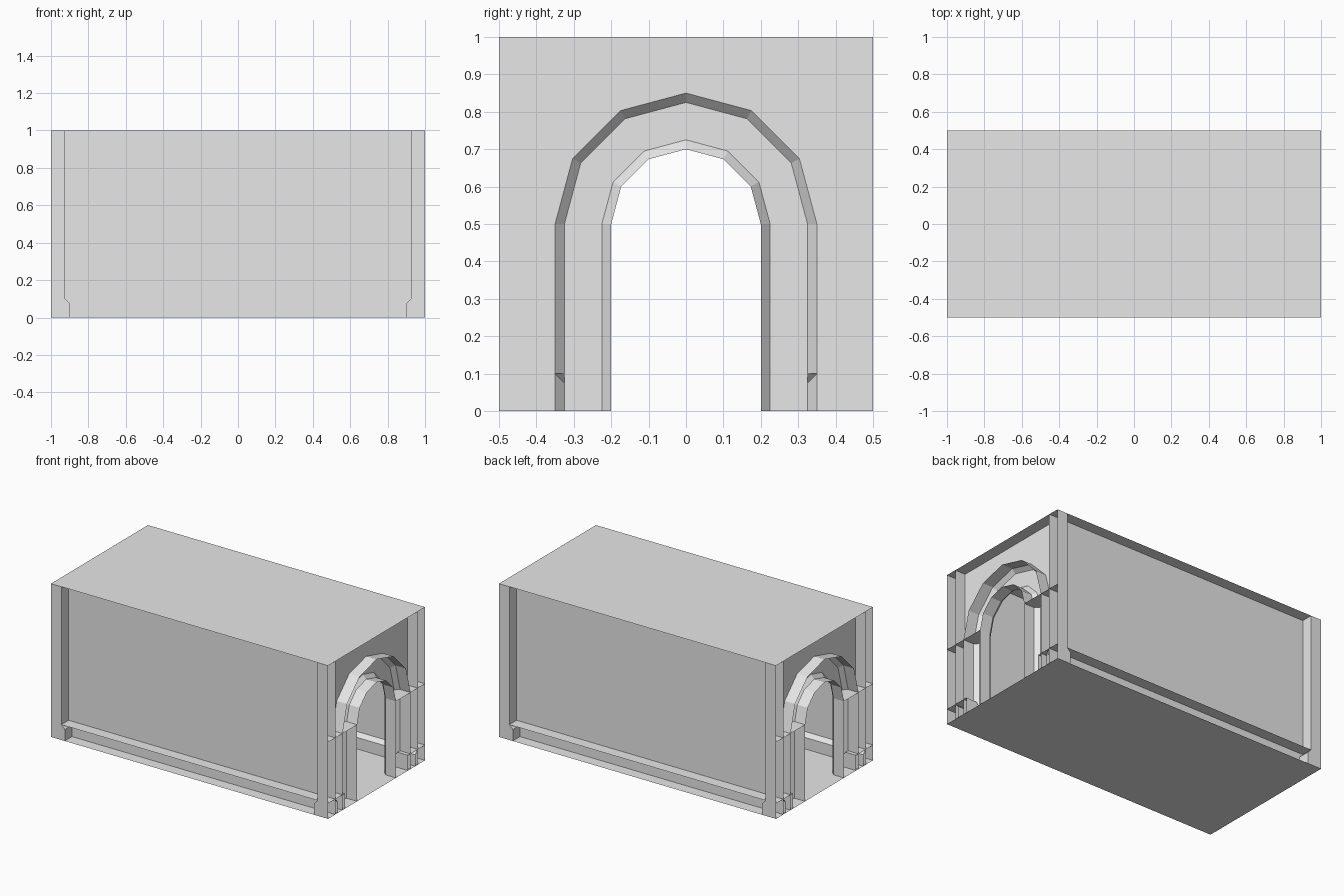
import bpy
import bmesh
from math import sin, cos, pi

if "Cube" in bpy.data.objects:
    bpy.data.objects.remove(bpy.data.objects["Cube"])

stone = bpy.data.materials.new("plain grey")
stone.use_nodes = True
GREY = (0.8, 0.8, 0.8, 1)
stone.diffuse_color = GREY
stone.node_tree.nodes["Principled BSDF"].inputs["Base Color"].default_value = GREY

L, W, H = 1.0, 0.5, 1.0       # half length, half width, height
T, TRIM = 0.075, 0.025        # wall depth, moulding depth
SPRING = 0.5                  # height where the arch starts
R_IN, R_OUT = 0.2, 0.35       # inner and outer arch trim radius
SKIRT = 0.1                   # skirting height


def make(name, polygons, mirror=(False, False)):
    """Open shell from a list of polygons, mirrored over x and/or y."""
    bm = bmesh.new()
    for poly in polygons:
        bm.faces.new([bm.verts.new(p) for p in poly])
    bmesh.ops.remove_doubles(bm, verts=bm.verts, dist=0.0001)
    mesh = bpy.data.meshes.new(name)
    bm.to_mesh(mesh)
    bm.free()
    mesh.materials.append(stone)
    obj = bpy.data.objects.new(name, mesh)
    bpy.context.collection.objects.link(obj)
    if any(mirror):
        mod = obj.modifiers.new("Mirror", 'MIRROR')
        mod.use_axis = (mirror[0], mirror[1], False)
    return obj


def loft(rows):
    """Quads between neighbouring rows of points."""
    return [(a[i], a[i + 1], b[i + 1], b[i])
            for a, b in zip(rows, rows[1:]) for i in range(len(a) - 1)]


def arch(r, x):
    """Half arch outline with its jamb, at depth x."""
    arc = [(x, r * cos(i * pi / 6), SPRING + r * sin(i * pi / 6)) for i in range(4)]
    return [(x, r, 0)] + arc


def skirting(outer):
    """Skirting outline as (depth, height): foot, face, chamfer, top."""
    inner = outer - T
    return [(inner - TRIM, 0), (inner - TRIM, SKIRT - TRIM), (inner, SKIRT), (outer, SKIRT)]


# Floor and roof sheets
for name, z in (("floor", 0), ("roof", H)):
    make(name, [[(-L, -W, z), (L, -W, z), (L, W, z), (-L, W, z)]])

# Long side walls with skirting
y = W - T
make("side_wall", [[(-L, y, 0), (L, y, 0), (L, y, H), (-L, y, H)]], (False, True))
make("side_skirting",
     loft([[(x, d, z) for d, z in skirting(W)] for x in (-L, L)]), (False, True))

# End walls around the arch, with their outer side cheeks
x = L - T
panel = arch(R_OUT, x) + [(x, 0, H), (x, W, H), (x, W, 0)]
cheek = [(x, W, 0), (x, W, H), (L, W, H), (L, W, 0)]
make("end_wall", [panel, cheek], (True, True))

# Arch trim with chamfered edges and returns to the outside
section = [(R_IN, L), (R_IN, x), (R_IN + TRIM, x - TRIM),
           (R_OUT - TRIM, x - TRIM), (R_OUT, x), (R_OUT, L)]
make("arch_trim", loft([arch(r, d) for r, d in section]), (True, True))

# Ledges where the arch springs
make("spring_ledge",
     [[(d, r, SPRING) for r, d in section],
      [(x, R_OUT, SPRING), (x, W, SPRING), (L, W, SPRING), (L, R_OUT, SPRING)]],
     (True, True))

# End skirting from the corner to the arch trim
rows = [[(d, yy, z) for d, z in skirting(L)] for yy in (R_OUT - TRIM, W)]
caps = [row + [(L, row[0][1], 0)] for row in rows]
make("end_skirting", loft(rows) + caps, (True, True))
